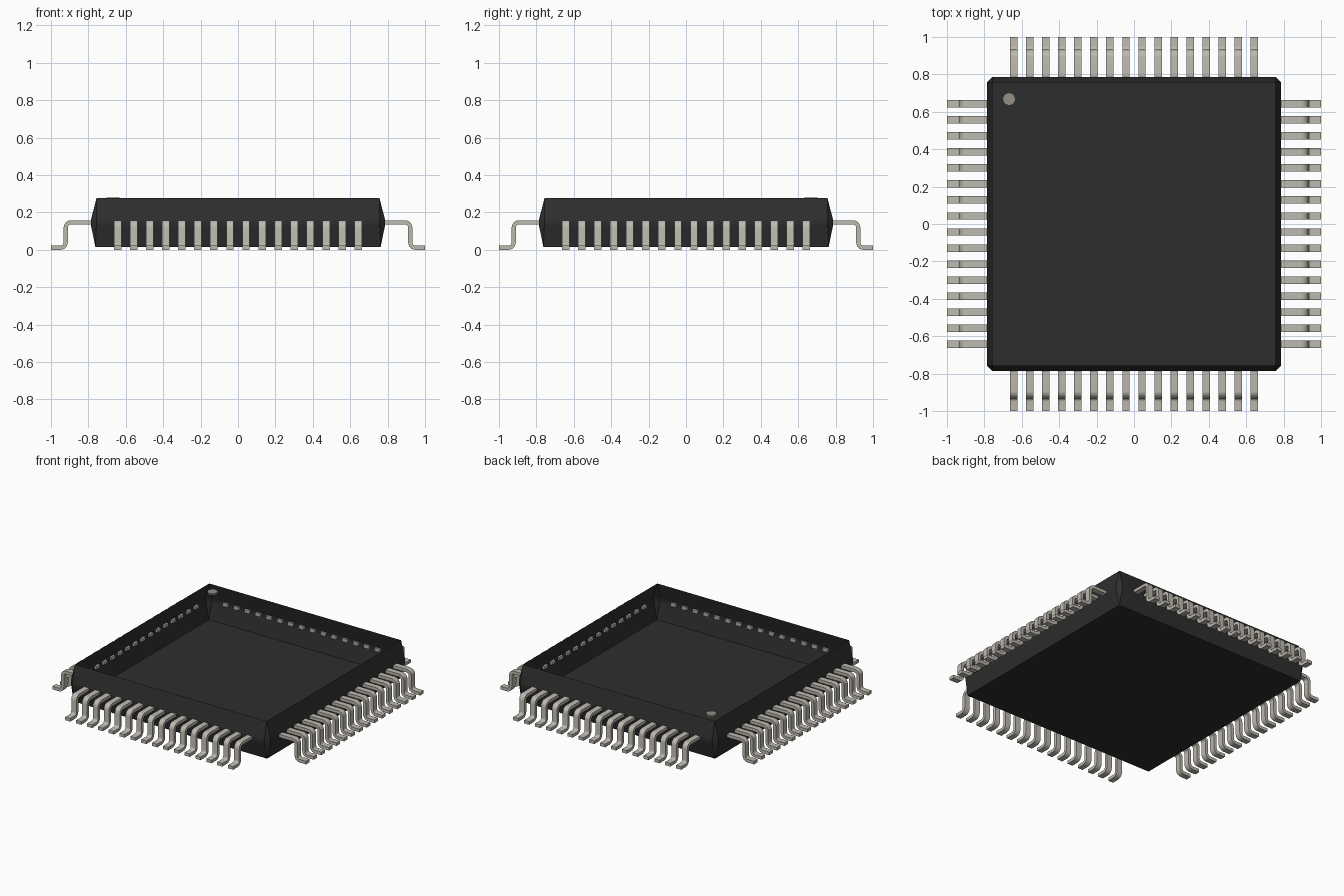
import bpy, bmesh, math
from mathutils import Vector, Matrix

if "Cube" in bpy.data.objects:
    bpy.data.objects.remove(bpy.data.objects["Cube"], do_unlink=True)


def material(name, rgb):
    m = bpy.data.materials.new(name)
    m.use_nodes = True
    m.diffuse_color = (*rgb, 1)
    bsdf = m.node_tree.nodes["Principled BSDF"]
    bsdf.inputs["Base Color"].default_value = (*rgb, 1)
    bsdf.inputs["Roughness"].default_value = 0.6
    return m


BLACK = material("black_plastic", (0.027, 0.027, 0.027))
METAL = material("tinned_metal", (0.51, 0.49, 0.43))
GREY = material("marker_grey", (0.29, 0.28, 0.24))


def add_object(name, bm, mat):
    bmesh.ops.recalc_face_normals(bm, faces=bm.faces)
    mesh = bpy.data.meshes.new(name)
    bm.to_mesh(mesh)
    bm.free()
    mesh.materials.append(mat)
    ob = bpy.data.objects.new(name, mesh)
    bpy.context.collection.objects.link(ob)
    return ob


# Package shell: square rims, a wider waist band with cut corners, open top
TOP, BOTTOM = 0.278, 0.016
bm = bmesh.new()
for sx in (-1, 1):
    for sy in (-1, 1):
        bm.verts.new((sx * 0.756, sy * 0.756, TOP))
        bm.verts.new((sx * 0.763, sy * 0.763, BOTTOM))
        for z in (0.135, 0.158):
            bm.verts.new((sx * 0.787, sy * 0.757, z))
            bm.verts.new((sx * 0.757, sy * 0.787, z))
bmesh.ops.convex_hull(bm, input=bm.verts)
bmesh.ops.dissolve_limit(bm, angle_limit=0.01, verts=bm.verts, edges=bm.edges)
bmesh.ops.recalc_face_normals(bm, faces=bm.faces)
lid = [f for f in bm.faces if f.normal.z > 0.99]
bmesh.ops.delete(bm, geom=lid, context='FACES_ONLY')
add_object("package_shell", bm, BLACK)

# Pin-one marker: thin disc near the back right corner
bm = bmesh.new()
bmesh.ops.create_cone(bm, cap_ends=True, segments=24, radius1=0.034, radius2=0.034,
                      depth=0.012, matrix=Matrix.Translation((-0.668, 0.668, 0.273)))
add_object("pin_one_marker", bm, GREY)

# Lead centre line (distance outwards, height) with two rounded bends
HALF_T, HALF_W, R, STEPS = 0.011, 0.02, 0.028, 6
SHOULDER, FOOT, SHANK = 0.147, 0.011, 0.921
path = [(0.772, SHOULDER, 0.0)]
for cx, cz, start, sign in ((SHANK - R, SHOULDER - R, 90, 1),
                            (SHANK + R, FOOT + R, 180, -1)):
    for i in range(STEPS + 1):
        turn = 90 * i / STEPS
        a = math.radians(start - sign * turn)
        # heading goes level -> straight down -> level
        heading = -turn if sign == 1 else turn - 90
        path.append((cx + R * math.cos(a), cz + R * math.sin(a), math.radians(heading)))
path.append((1.0, FOOT, 0.0))


def add_lead(bm, offset, matrix):
    rings = []
    for d, z, h in path:
        nx, nz = -math.sin(h) * HALF_T, math.cos(h) * HALF_T
        corners = ((1, -1), (1, 1), (-1, 1), (-1, -1))
        rings.append([bm.verts.new(matrix @ Vector((d + nx * t, offset + HALF_W * w, z + nz * t)))
                      for t, w in corners])
    for a, b in zip(rings, rings[1:]):
        for i in range(4):
            j = (i + 1) % 4
            bm.faces.new((a[i], a[j], b[j], b[i]))
    bm.faces.new(rings[0])
    bm.faces.new(rings[-1])


# Sixteen leads on each of the four sides
PITCH, COUNT = 0.0856, 16
for k, side in enumerate(("left", "back", "right", "front")):
    bm = bmesh.new()
    turn = Matrix.Rotation(math.pi / 2 * k, 4, 'Z')
    for n in range(COUNT):
        add_lead(bm, (n - (COUNT - 1) / 2) * PITCH, turn)
    ob = add_object(side + "_leads", bm, METAL)
    bpy.ops.object.select_all(action='DESELECT')
    ob.select_set(True)
    bpy.context.view_layer.objects.active = ob
    bpy.ops.object.shade_smooth_by_angle(angle=math.radians(35))
